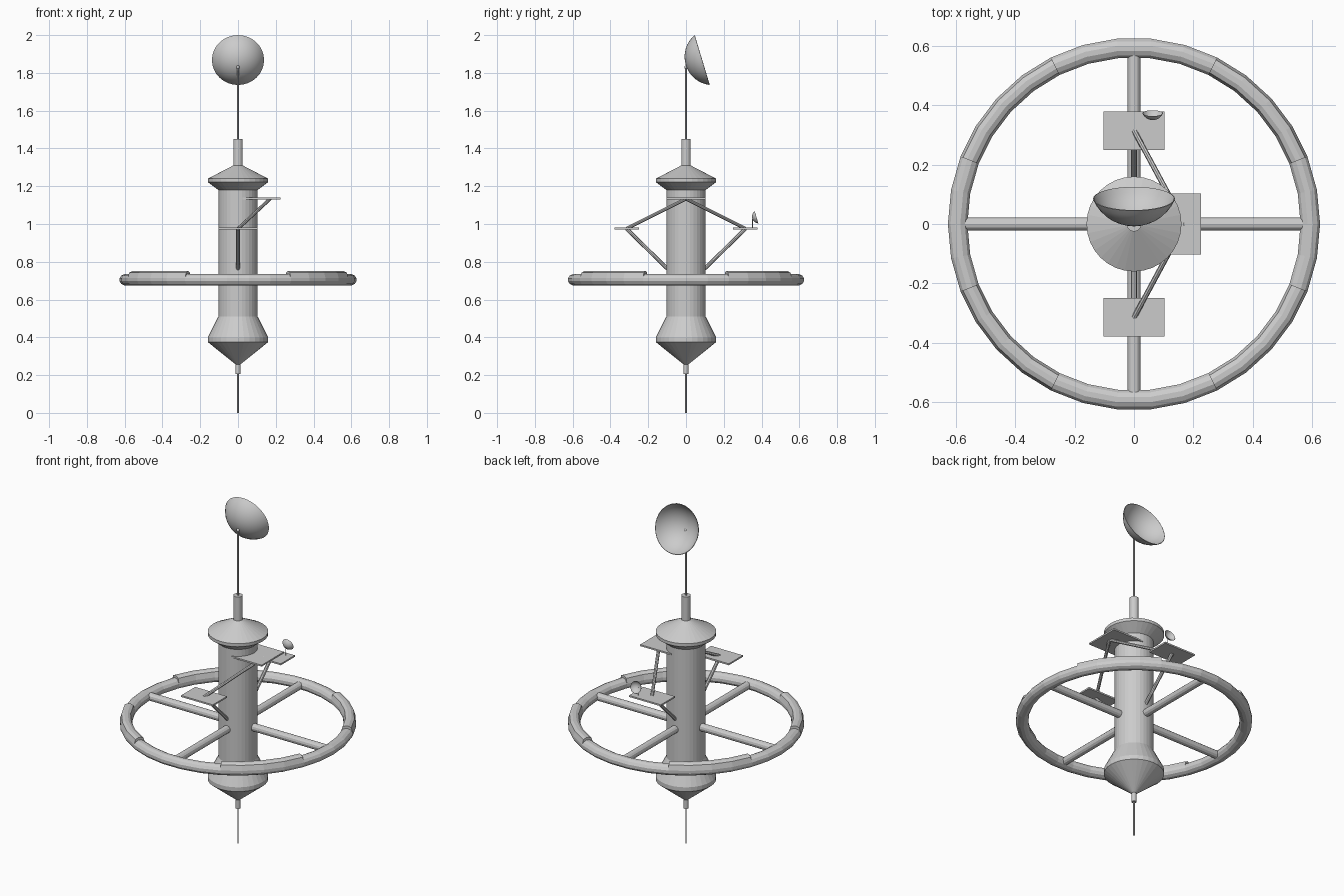
import bpy, bmesh
from math import sin, cos, pi, tau, radians
from mathutils import Vector, Matrix

if "Cube" in bpy.data.objects:
    bpy.data.objects.remove(bpy.data.objects["Cube"])


def finish(bm, name, smooth=None):
    bmesh.ops.remove_doubles(bm, verts=bm.verts, dist=1e-5)
    bmesh.ops.recalc_face_normals(bm, faces=bm.faces)
    mesh = bpy.data.meshes.new(name)
    bm.to_mesh(mesh)
    bm.free()
    ob = bpy.data.objects.new(name, mesh)
    bpy.context.collection.objects.link(ob)
    if smooth:
        bpy.ops.object.select_all(action='DESELECT')
        ob.select_set(True)
        bpy.context.view_layer.objects.active = ob
        bpy.ops.object.shade_smooth_by_angle(angle=radians(smooth))
    return ob


def lathe(name, profile, sides, smooth=None):
    """Spin (radius, z) points about the z axis."""
    bm = bmesh.new()
    vs = [bm.verts.new((r, 0, z)) for r, z in profile]
    es = [bm.edges.new(p) for p in zip(vs, vs[1:])]
    bmesh.ops.spin(bm, geom=vs + es, axis=(0, 0, 1), cent=(0, 0, 0),
                   angle=tau, steps=sides, use_duplicate=False)
    return finish(bm, name, smooth)


def rod(name, a, b, radius, sides=8):
    a, b = Vector(a), Vector(b)
    d = b - a
    m = Matrix.Translation((a + b) / 2) @ d.to_track_quat('Z', 'Y').to_matrix().to_4x4()
    bm = bmesh.new()
    bmesh.ops.create_cone(bm, cap_ends=True, segments=sides, radius1=radius,
                          radius2=radius, depth=d.length, matrix=m)
    return finish(bm, name)


def box(name, centre, size):
    bm = bmesh.new()
    bmesh.ops.create_cube(bm, size=1, matrix=Matrix.Translation(centre) @ Matrix.Diagonal((*size, 1)))
    return finish(bm, name)


RING_R, RING_Z, RING_SEGS = 0.594, 0.705, 34


def ring_arc(name, first, last, lift=0.0, sides=12):
    """Capped tube arc between two ring steps, top half lifted for roof covers."""
    bm = bmesh.new()
    loops = []
    for i in range(first, last + 1):
        t = tau * i / RING_SEGS
        loop = []
        for k in range(sides):
            a = tau * (k + 0.5) / sides
            r = RING_R + 0.034 * cos(a)
            z = RING_Z + 0.031 * sin(a) + (lift if sin(a) > 0.5 else 0)
            loop.append(bm.verts.new((r * cos(t), r * sin(t), z)))
        loops.append(loop)
    for p, q in zip(loops, loops[1:]):
        for k in range(sides):
            n = (k + 1) % sides
            bm.faces.new((p[k], p[n], q[n], q[k]))
    bm.faces.new(loops[0])
    bm.faces.new(loops[-1])
    return finish(bm, name)


def dish(name, rim_centre, scale):
    """Thin spherical bowl opening towards +y and slightly up."""
    rim, depth, wall = 0.138, 0.09, 0.003
    R = (rim ** 2 + depth ** 2) / (2 * depth)
    full = math_acos(1 - depth / R)
    outer = [(R * sin(full * i / 8), R * (1 - cos(full * i / 8)) - depth) for i in range(9)]
    inner = [((R - wall) * sin(full * i / 8), R - (R - wall) * cos(full * i / 8) - depth)
             for i in range(8, -1, -1)]
    ob = lathe(name, outer + inner, 32, 40)
    ob.matrix_world = (Matrix.Translation(rim_centre) @ Matrix.Rotation(radians(-73.2), 4, 'X')
                       @ Matrix.Scale(scale, 4))
    return ob


from math import acos as math_acos

# Central hull with flared ends
lathe("hull", [(0, 0.205), (0.013, 0.205), (0.013, 0.257), (0.16, 0.375), (0.16, 0.4),
               (0.104, 0.51), (0.104, 1.18), (0.16, 1.222), (0.16, 1.24),
               (0.025, 1.31), (0.025, 1.45), (0, 1.45)], 32)

# Lower antenna, upper mast and main dish
rod("lower_antenna", (0, 0, 0), (0, 0, 0.21), 0.004)
rod("dish_mast", (0, 0, 1.44), (0, 0, 1.835), 0.005)
bm = bmesh.new()
bmesh.ops.create_uvsphere(bm, u_segments=12, v_segments=8, radius=0.009,
                          matrix=Matrix.Translation((0, 0, 1.83)))
finish(bm, "mast_joint", 60)
dish("main_dish", (0, 0.085, 1.868), 1.0)

# Habitat ring: plain arcs on the axes, raised arcs between them
for i, (first, last, lift) in enumerate([(-2, 2, 0), (2, 6, 0.015), (6, 11, 0), (11, 15, 0.015),
                                         (15, 19, 0), (19, 23, 0.015), (23, 28, 0), (28, 32, 0.015)]):
    ring_arc(f"{'raised' if lift else 'plain'}_ring_section_{i}", first, last, lift)

# Spokes
for i in range(4):
    d = Vector((cos(i * pi / 2), sin(i * pi / 2), 0))
    z = Vector((0, 0, RING_Z))
    rod(f"spoke_{i}", d * 0.09 + z, d * 0.58 + z, 0.022, 12)

# Landing platforms with their struts
box("upper_platform", (0.125, 0, 1.135), (0.2, 0.205, 0.009))
for side, s in (("front", -1), ("back", 1)):
    box(f"{side}_platform", (0, s * 0.314, 0.976), (0.205, 0.13, 0.009))
    rod(f"{side}_lower_strut", (0, s * 0.09, 0.755), (0, s * 0.315, 0.975), 0.01)
    rod(f"{side}_upper_strut", (0.17, 0, 1.133), (0, s * 0.315, 0.975), 0.009)

# Small dish on the back platform
rod("small_dish_post", (0.063, 0.352, 0.975), (0.063, 0.352, 1.03), 0.0015, 6)
dish("small_dish", (0.063, 0.373, 1.036), 0.25)
